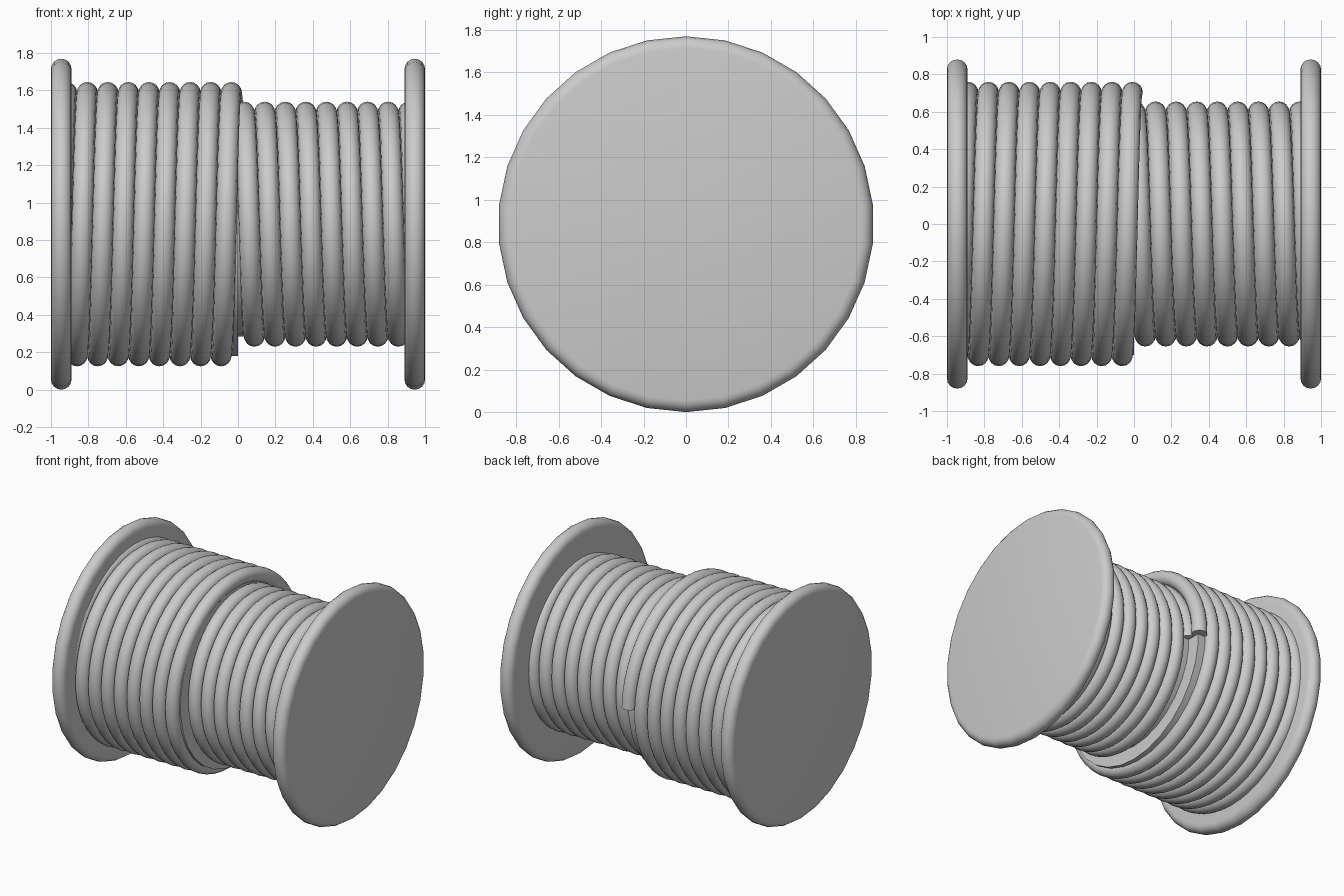
import bpy, bmesh
from math import sin, cos, pi, radians
from mathutils import Vector

if "Cube" in bpy.data.objects:
    bpy.data.objects.remove(bpy.data.objects["Cube"], do_unlink=True)

AXIS_Z = 0.885       # height of the spool axis, also the flange radius
WIRE = 0.055         # wire radius
PITCH = 0.11         # sideways advance per turn
STEPS = 48           # rings per turn of wire
SIDES = 16           # sides of the wire

grey = bpy.data.materials.new("light_grey")
grey.use_nodes = True
colour = (0.6, 0.6, 0.6, 1)
grey.diffuse_color = colour
grey.node_tree.nodes["Principled BSDF"].inputs["Base Color"].default_value = colour


def around(x, radius, angle):
    """Point around the spool axis; angle runs from back over the top to the front."""
    return Vector((x, radius * cos(angle), AXIS_Z + radius * sin(angle)))


def skin(name, rings):
    """Join closed rings of points into a capped, smooth solid."""
    bm = bmesh.new()
    loops = [[bm.verts.new(p) for p in ring] for ring in rings]
    n = len(loops[0])
    for a, b in zip(loops, loops[1:]):
        for i in range(n):
            j = (i + 1) % n
            bm.faces.new((a[i], a[j], b[j], b[i]))
    bm.faces.new(loops[0])
    bm.faces.new(loops[-1])
    bmesh.ops.recalc_face_normals(bm, faces=bm.faces)
    mesh = bpy.data.meshes.new(name)
    bm.to_mesh(mesh)
    bm.free()
    mesh.materials.append(grey)
    obj = bpy.data.objects.new(name, mesh)
    bpy.context.collection.objects.link(obj)
    bpy.ops.object.select_all(action='DESELECT')
    obj.select_set(True)
    bpy.context.view_layer.objects.active = obj
    bpy.ops.object.shade_smooth_by_angle(angle=radians(40))
    return obj


def turned(name, profile, sides=30):
    """Solid of revolution about the spool axis from (x, radius) pairs."""
    return skin(name, [[around(x, r, pi / 2 + 2 * pi * i / sides) for i in range(sides)]
                       for x, r in profile])


def coil(name, start_x, direction, radius, turns):
    """Helical wire that starts at the back of the spool."""
    rings = []
    for k in range(int(turns * STEPS) + 1):
        t = k / STEPS
        x = start_x + direction * PITCH * t
        rings.append([around(x + WIRE * cos(a), radius + WIRE * sin(a), 2 * pi * t)
                      for a in (2 * pi * i / SIDES for i in range(SIDES))])
    return skin(name, rings)


# End flanges with fully rounded rims
for side, label in ((-1, "right"), (1, "left")):
    rim = [(side * 0.945 - WIRE * cos(a), AXIS_Z - WIRE + WIRE * sin(a))
           for a in (pi * i / 8 for i in range(9))]
    turned(label + "_flange", rim)

# Stepped drum inside the windings
turned("wide_core", [(-0.94, 0.705), (0, 0.705)])
turned("narrow_core", [(-0.01, 0.6), (0.94, 0.6)])

# Wire windings
coil("upper_winding", -0.008, -1, 0.705, 8.5)
coil("lower_winding", 0.005, 1, 0.6, 8.5)
